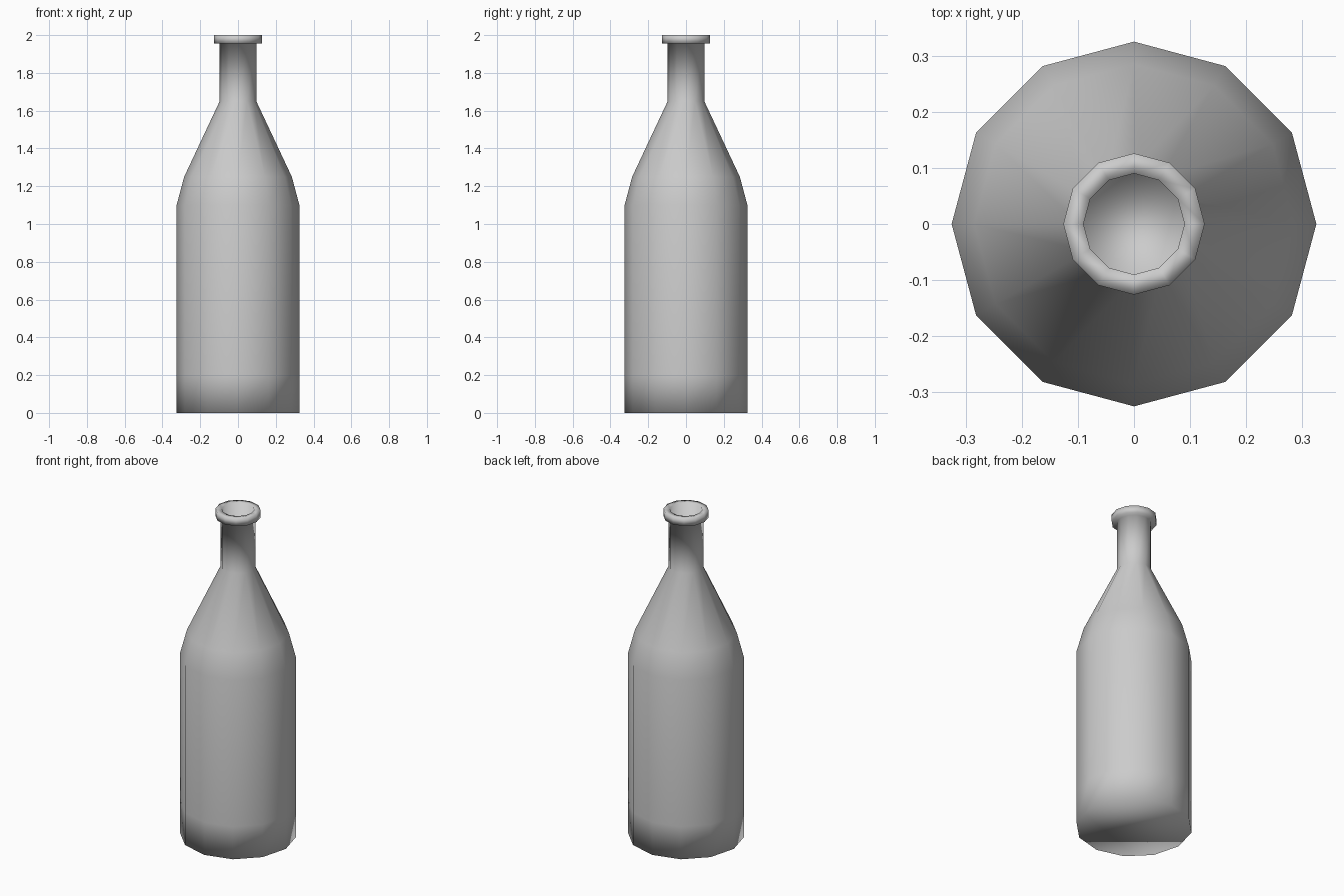
import bpy
import bmesh
from math import cos, sin, tau

if "Cube" in bpy.data.objects:
    bpy.data.objects.remove(bpy.data.objects["Cube"], do_unlink=True)

SIDES = 12

# One grey material
grey = bpy.data.materials.new("plain_grey")
grey.use_nodes = True
colour = (0.6, 0.6, 0.6, 1)
grey.diffuse_color = colour
grey.node_tree.nodes["Principled BSDF"].inputs["Base Color"].default_value = colour

# Profile as (radius, height): base, body, shoulder, neck, lip, then inside the mouth
profile = [
    (0.325, 0), (0.325, 0.2), (0.325, 1.1), (0.285, 1.25),
    (0.097, 1.65), (0.097, 1.955), (0.126, 1.955), (0.126, 2),
    (0.09, 2), (0.09, 1.65),
]


def lathe(name, points):
    """Turn a profile into a capped solid of revolution."""
    bm = bmesh.new()
    rings = [[bm.verts.new((r * cos(tau * i / SIDES), r * sin(tau * i / SIDES), z))
              for i in range(SIDES)] for r, z in points]
    for low, high in zip(rings, rings[1:]):
        for i in range(SIDES):
            j = (i + 1) % SIDES
            bm.faces.new((low[i], low[j], high[j], high[i]))
    bm.faces.new(rings[0][::-1])
    bm.faces.new(rings[-1])
    for face in bm.faces:
        face.smooth = True
    mesh = bpy.data.meshes.new(name)
    bm.to_mesh(mesh)
    bm.free()
    obj = bpy.data.objects.new(name, mesh)
    bpy.context.collection.objects.link(obj)
    return obj


# Bottle with a hollow mouth
bottle = lathe("bottle", profile)
bottle.data.materials.append(grey)
